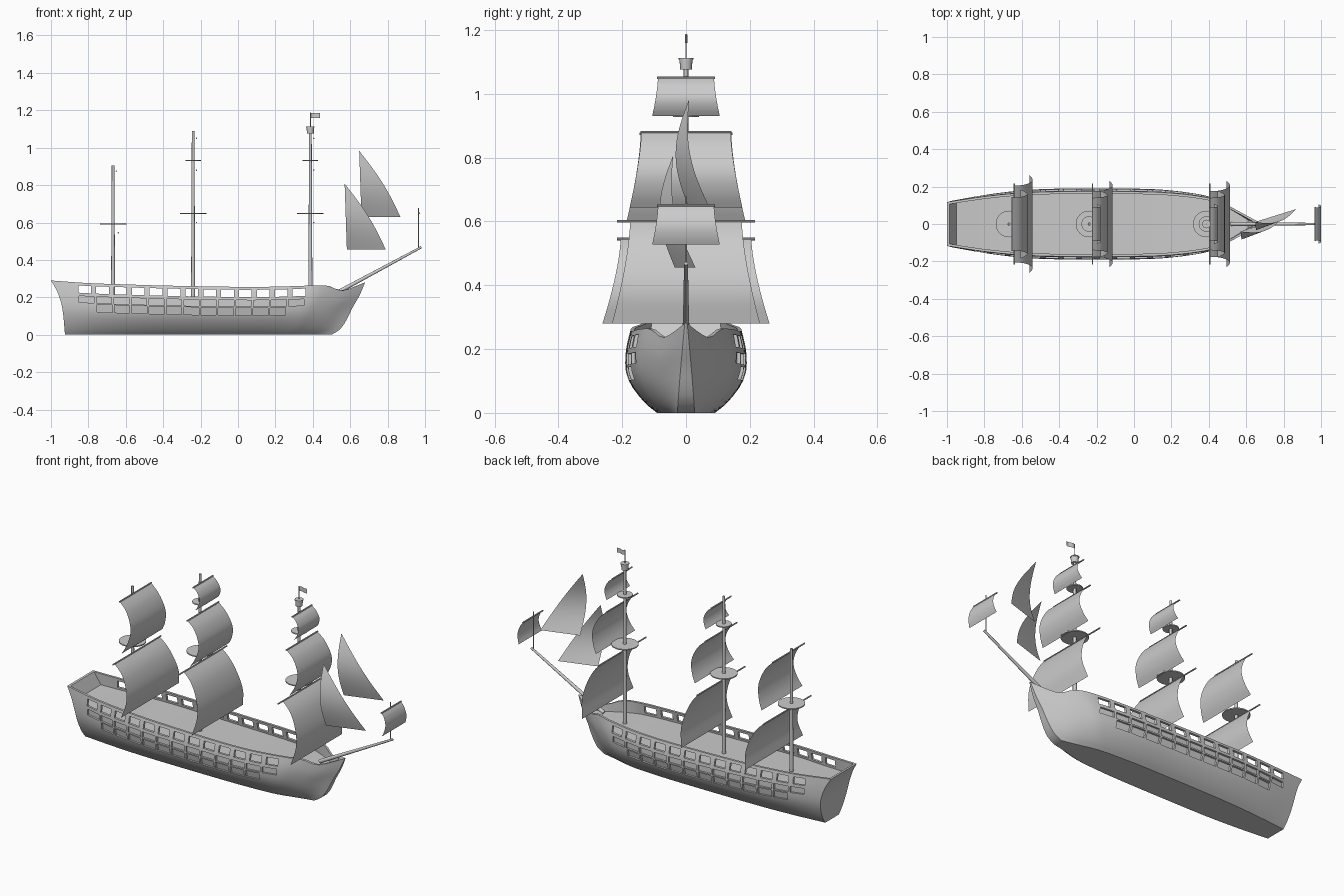
import bpy, bmesh, math
from mathutils import Vector

if "Cube" in bpy.data.objects:
    bpy.data.objects.remove(bpy.data.objects["Cube"])

def interp(tab, x, k=1):
    """Smooth (Catmull-Rom) lookup in a table of tuples, column k."""
    n = len(tab)
    x = min(max(x, tab[0][0]), tab[-1][0])
    i = max(a for a in range(n - 1) if tab[a][0] <= x)
    (x0, p0), (x1, p1) = [(tab[a][0], tab[a][k]) for a in (i, i + 1)]
    def slope(a):
        lo, hi = max(a - 1, 0), min(a + 1, n - 1)
        return (tab[hi][k] - tab[lo][k]) / (tab[hi][0] - tab[lo][0])
    h = x1 - x0
    t = (x - x0) / h
    return ((2*t**3 - 3*t**2 + 1) * p0 + (t**3 - 2*t**2 + t) * h * slope(i)
            + (3*t**2 - 2*t**3) * p1 + (t**3 - t**2) * h * slope(i + 1))

def finish(name, bm, smooth=True):
    bmesh.ops.recalc_face_normals(bm, faces=bm.faces)
    me = bpy.data.meshes.new(name)
    bm.to_mesh(me)
    bm.free()
    ob = bpy.data.objects.new(name, me)
    bpy.context.collection.objects.link(ob)
    if smooth:
        smooth_shade(ob)
    return ob

def smooth_shade(ob):
    bpy.ops.object.select_all(action='DESELECT')
    ob.select_set(True)
    bpy.context.view_layer.objects.active = ob
    bpy.ops.object.shade_smooth_by_angle(angle=math.radians(35))

def rod(name, a, b, r1, r2=None, seg=16):
    a, b = Vector(a), Vector(b)
    bm = bmesh.new()
    bmesh.ops.create_cone(bm, cap_ends=True, segments=seg, radius1=r1,
                          radius2=r1 if r2 is None else r2, depth=(b - a).length)
    rot = (b - a).to_track_quat('Z', 'Y').to_matrix().to_4x4()
    bmesh.ops.transform(bm, matrix=rot, verts=bm.verts)
    bmesh.ops.translate(bm, vec=(a + b) / 2, verts=bm.verts)
    return finish(name, bm)

def sheet(name, fn, nu, nv):
    bm = bmesh.new()
    g = [[bm.verts.new(fn(u / nu, v / nv)) for u in range(nu + 1)] for v in range(nv + 1)]
    for v in range(nv):
        for u in range(nu):
            bm.faces.new((g[v][u], g[v][u+1], g[v+1][u+1], g[v+1][u]))
    bmesh.ops.remove_doubles(bm, verts=bm.verts, dist=1e-5)
    return finish(name, bm)

# Hull tables: rail (x, half width, height, deck height), section and end profiles
RAIL = [(-1, .122, .29, .222), (-.8, .153, .276, .208), (-.6, .173, .269, .202),
        (-.4, .18, .263, .196), (0, .18, .256, .189), (.2, .172, .257, .19),
        (.4, .145, .263, .195), (.48, .115, .262, .196), (.55, .077, .236, .197),
        (.61, .043, .252, .2), (.68, .004, .281, .205)]
SECTION = [(0, .5), (.1, .68), (.2, .81), (.35, .96), (.5, 1.04), (.65, 1.05), (.8, 1.03), (1, .96)]
STERN = [(0, -.925), (.5, -.94), (.8, -.967), (1, -1)]
BOW = [(0, .5), (.1, .545), (.3, .583), (.5, .61), (.75, .65), (1, .68)]

def hull_point(s, v, inset=0.0):
    xt = -1 + 1.68 * s
    x = interp(STERN, v) * (1 - s) + interp(BOW, v) * s
    y = interp(RAIL, xt) * interp(SECTION, v) + .025 * (1 - v) * s**8
    return x, max(y - inset, .002), v * interp(RAIL, xt, 2)

def half_width(x, z):
    s = (x + 1) / 1.68
    for _ in range(4):
        v = min(z / interp(RAIL, -1 + 1.68 * s, 2), 1)
        s = (x - interp(STERN, v)) / (interp(BOW, v) - interp(STERN, v))
    return hull_point(s, v)[1]

# Hull: outer skin, rail and inner wall down to the deck, closed at both ends
N = 56
levels = [0, .05, .1, .2, .3, .4, .5, .6, .7, .8, .9, 1]
bm = bmesh.new()
grid = []
for i in range(N + 1):
    s = i / N
    pts = [hull_point(s, v) for v in levels]
    si = .008 + .965 * s
    xt = -1 + 1.68 * si
    pts.append(hull_point(si, 1, .013))
    pts.append(hull_point(si, interp(RAIL, xt, 3) / interp(RAIL, xt, 2), .013))
    grid.append([[bm.verts.new((x, y * sg, z)) for x, y, z in pts] for sg in (1, -1)])
M = len(grid[0][0])
for i in range(N):
    a, b = grid[i], grid[i + 1]
    for sd in (0, 1):
        for j in range(M - 1):
            bm.faces.new((a[sd][j], b[sd][j], b[sd][j+1], a[sd][j+1]))
    for j in (0, M - 1):
        bm.faces.new((a[0][j], b[0][j], b[1][j], a[1][j]))
for e in (grid[0], grid[-1]):
    for j in range(M - 1):
        bm.faces.new((e[0][j], e[1][j], e[1][j+1], e[0][j+1]))
hull = finish("hull", bm, False)

# Gun ports: open top row, two recessed rows below
def port(bm, xc, drop, hw, hh, depth, sg):
    vs = []
    for dx in (-hw, hw):
        for dz in (-hh, hh):
            x = xc + dx
            z = interp(RAIL, x, 2) - drop + dz
            h = half_width(x, z)
            vs += [bm.verts.new((x, sg * (h + o), z)) for o in (-depth, .02)]
    for f in ((0, 1, 3, 2), (4, 5, 7, 6), (0, 1, 5, 4), (2, 3, 7, 6), (0, 2, 6, 4), (1, 3, 7, 5)):
        bm.faces.new([vs[k] for k in f])

bm = bmesh.new()
for sg in (1, -1):
    for k in range(13):
        x = -.82 + k * .0955
        port(bm, x, .035, .034, .0195, .035, sg)
        port(bm, x + .01 - .002 * k, .0885, .041, .017, .011, sg)
        if 1 <= k <= 11:
            port(bm, x + .015 - .003 * k, .133, .041, .02, .011, sg)
cutter = finish("port_cutter", bm, False)
cutter.hide_render = True
mod = hull.modifiers.new("ports", 'BOOLEAN')
mod.operation, mod.solver, mod.object = 'DIFFERENCE', 'EXACT', cutter
bpy.context.view_layer.objects.active = hull
hull.select_set(True)
bpy.ops.object.modifier_apply(modifier=mod.name)
bpy.data.objects.remove(cutter)
smooth_shade(hull)

# Square sails: billow curves (fraction down, forward offset)
COURSE = [(0, 0), (.1, .032), (.25, .062), (.5, .09), (.72, .098), (1, .082)]
TOPSAIL = [(0, 0), (.15, .04), (.4, .073), (.6, .08), (.83, .065), (1, .042)]

def square_sail(name, x, zt, zb, wt, wb, curve, k=1.0, yard=None):
    def fn(u, t):
        w = wt + (wb - wt) * t**1.5
        return x + k * interp(curve, t), w * (2 * u - 1), zt + (zb - zt) * t
    sheet(name, fn, 8, 16)
    yl = yard or wt + .003
    rod(name + "_yard", (x, -yl, zt), (x, yl, zt), .004, seg=10)

# Masts with round platforms
for name, x, top in (("mizzen", -.668, .905), ("main", -.24, 1.09), ("fore", .387, 1.09)):
    rod(name + "_mast", (x, 0, .18), (x, 0, top), .011, .007)
    sx = x + .018
    if name == "mizzen":
        rod("mizzen_platform", (x, 0, .588), (x, 0, .594), .071, seg=32)
        square_sail("mizzen_course", sx + .01, .545, .28, .205, .262, COURSE, 1, .217)
        square_sail("mizzen_topsail", sx, .875, .605, .142, .185, TOPSAIL)
        continue
    rod(name + "_lower_platform", (x, 0, .645), (x, 0, .651), .071, seg=32)
    rod(name + "_upper_platform", (x, 0, .928), (x, 0, .934), .041, seg=32)
    square_sail(name + "_course", sx, .6, .28, .175, .232, COURSE, 1.1, .217)
    square_sail(name + "_topsail", sx, .88, .643, .14, .177, TOPSAIL)
    square_sail(name + "_topgallant", sx, 1.05, .93, .088, .106, TOPSAIL, .55)

# Lookout basket, pole and flag on the fore mast
rod("lookout_basket", (.387, 0, 1.076), (.387, 0, 1.112), .018, .021)
rod("lookout_rim", (.387, 0, 1.108), (.387, 0, 1.113), .023)
rod("flag_pole", (.387, 0, 1.08), (.387, 0, 1.188), .002, seg=8)
sheet("flag", lambda u, v: (.387 + .052 * u, .004 * math.sin(6 * u), 1.16 + .026 * v), 8, 1)

# Bowsprit with small mast and square sail
rod("bowsprit", (.52, 0, .22), (.98, 0, .468), .011, .006)
rod("sprit_mast", (.966, 0, .46), (.966, 0, .678), .003, seg=10)
square_sail("sprit_sail", .97, .65, .527, .088, .106, TOPSAIL, .37)

# Two triangular head sails, the same shape shifted
def head_sail(name, dx, dy, dz):
    def fn(u, t):
        x = .57 + .012 * t + u * (.208 * t + .018 * math.sin(math.pi * t))
        y = -.04 + .005 * t + .065 * u * t - .045 * math.sin(math.pi * t) * (1 - .3 * u)
        return x + dx, y + dy, .808 - .353 * t + dz
    sheet(name, fn, 8, 16)

head_sail("inner_jib", 0, 0, 0)
head_sail("outer_jib", .078, .05, .175)
